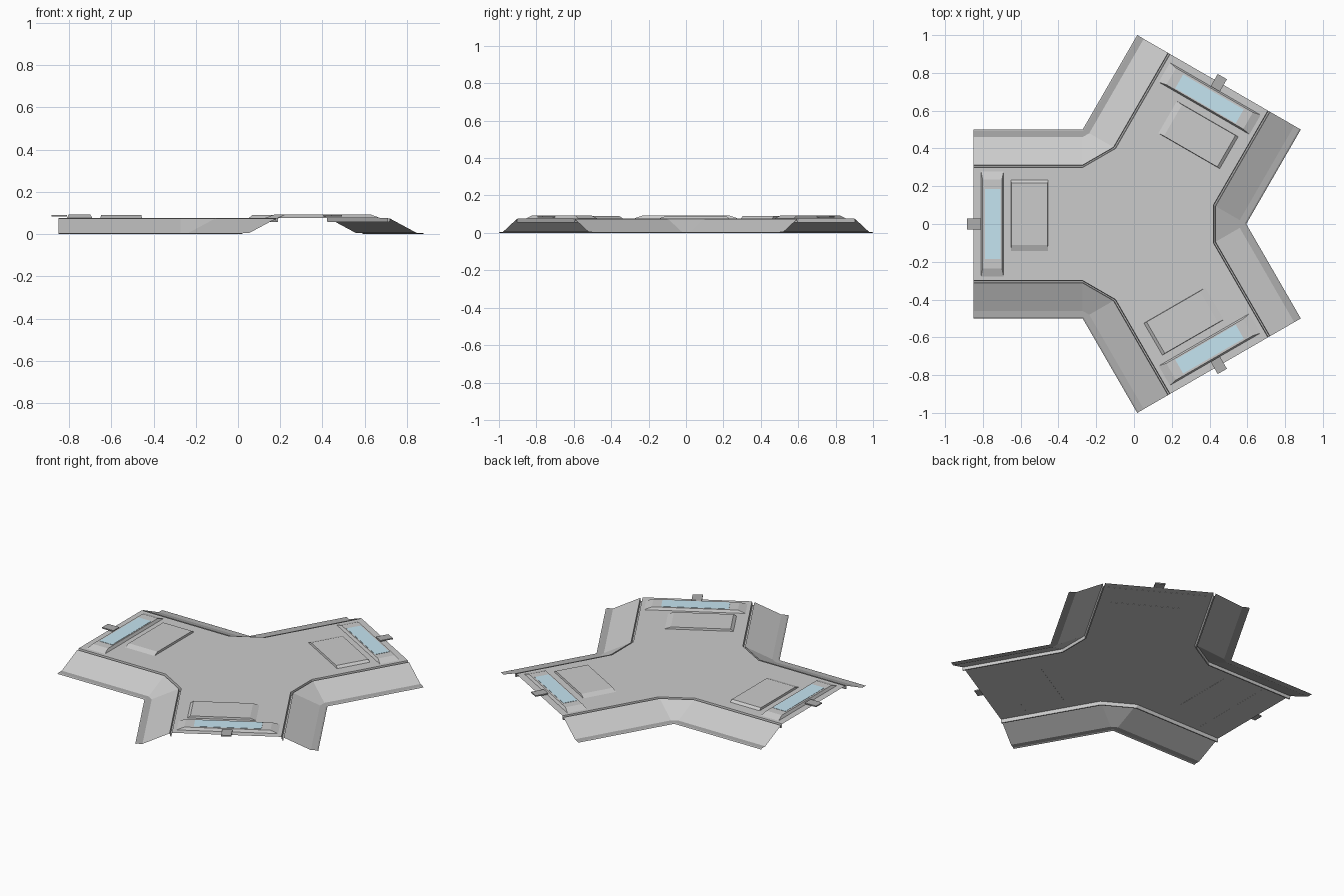
import bpy, bmesh
from math import cos, sin, pi

if "Cube" in bpy.data.objects:
    bpy.data.objects.remove(bpy.data.objects["Cube"])

CX = 0.017           # centre of the threefold symmetry
END = 0.866          # arm length from centre
CORNER = 0.289       # where the arms' edges bend
ARMS = [pi, pi / 3, -pi / 3]
DECK = 0.077


def place(angle, u, t, z):
    """Point at distance u along an arm, t to its left."""
    return (CX + u * cos(angle) - t * sin(angle), u * sin(angle) + t * cos(angle), z)


def material(name, rgb):
    m = bpy.data.materials.new(name)
    m.diffuse_color = (*rgb, 1)
    m.use_nodes = True
    m.node_tree.nodes["Principled BSDF"].inputs["Base Color"].default_value = m.diffuse_color
    return m


glass_blue = material("glass_blue", (0.56, 0.78, 0.88))
dark_grey = material("dark_grey", (0.42, 0.42, 0.42))


def finish(bm, name, mat=None, up=False):
    bmesh.ops.remove_doubles(bm, verts=bm.verts, dist=0.0003)
    bmesh.ops.recalc_face_normals(bm, faces=bm.faces)
    if up:
        big = max(bm.faces, key=lambda f: f.calc_area())
        if big.normal.z < 0:
            bmesh.ops.reverse_faces(bm, faces=bm.faces)
    me = bpy.data.meshes.new(name)
    bm.to_mesh(me)
    bm.free()
    ob = bpy.data.objects.new(name, me)
    bpy.context.collection.objects.link(ob)
    if mat:
        me.materials.append(mat)
    return ob


def edge_line(k, w, z):
    """Line along the notch between arm k and the next arm clockwise."""
    a, b = ARMS[k], ARMS[(k + 1) % 3]
    return [place(a, END, -w, z), place(a, CORNER, -w, z),
            place(b, CORNER, w, z), place(b, END, w, z)]


def sweep(bm, profile):
    for k in range(3):
        rows = [[bm.verts.new(p) for p in edge_line(k, w, z)] for w, z in profile]
        for r, s in zip(rows, rows[1:]):
            for i in range(3):
                bm.faces.new((r[i], r[i + 1], s[i + 1], s[i]))


# deck with edge groove and sloping skirts, open underneath
bm = bmesh.new()
sweep(bm, [(0.46, 0.004), (0.312, 0.073), (0.309, 0.056), (0.302, 0.056), (0.299, DECK)])
bm.faces.new([bm.verts.new(p) for k in range(3) for p in edge_line(k, 0.299, DECK)])
finish(bm, "deck_and_skirts", up=True)

# thin dark flange resting on the ground
bm = bmesh.new()
sweep(bm, [(0.5, 0), (0.492, 0.004), (0.46, 0.004)])
finish(bm, "ground_flange", dark_grey, up=True)


def raised(name, angle, base, top, z0, z1, mat=None):
    """Block from a base rectangle to a top rectangle (u0, u1, t0, t1)."""
    bm = bmesh.new()
    rings = []
    for (u0, u1, t0, t1), z in ((base, z0), (top, z1)):
        rings.append([bm.verts.new(place(angle, u, t, z))
                      for u, t in ((u0, t0), (u1, t0), (u1, t1), (u0, t1))])
    lo, hi = rings
    bm.faces.new(lo)
    bm.faces.new(hi)
    for i in range(4):
        j = (i + 1) % 4
        bm.faces.new((lo[i], lo[j], hi[j], hi[i]))
    return finish(bm, name, mat)


for i, a in enumerate(ARMS, 1):
    # window frame and its glass
    raised(f"window_frame_{i}", a, (0.707, 0.827, -0.28, 0.28),
           (0.716, 0.818, -0.235, 0.235), DECK - 0.001, 0.092)
    glass = (0.723, 0.807, -0.185, 0.185)
    raised(f"window_glass_{i}", a, glass, glass, 0.09, 0.0935, glass_blue)
    # offset hatch panel
    raised(f"hatch_panel_{i}", a, (0.472, 0.668, -0.233, 0.146),
           (0.474, 0.666, -0.216, 0.11), DECK - 0.001, 0.089)
    # joining tab over the arm end
    tab = (0.826, 0.901, -0.028, 0.028)
    raised(f"end_tab_{i}", a, tab, tab, 0.083, 0.09, dark_grey)
